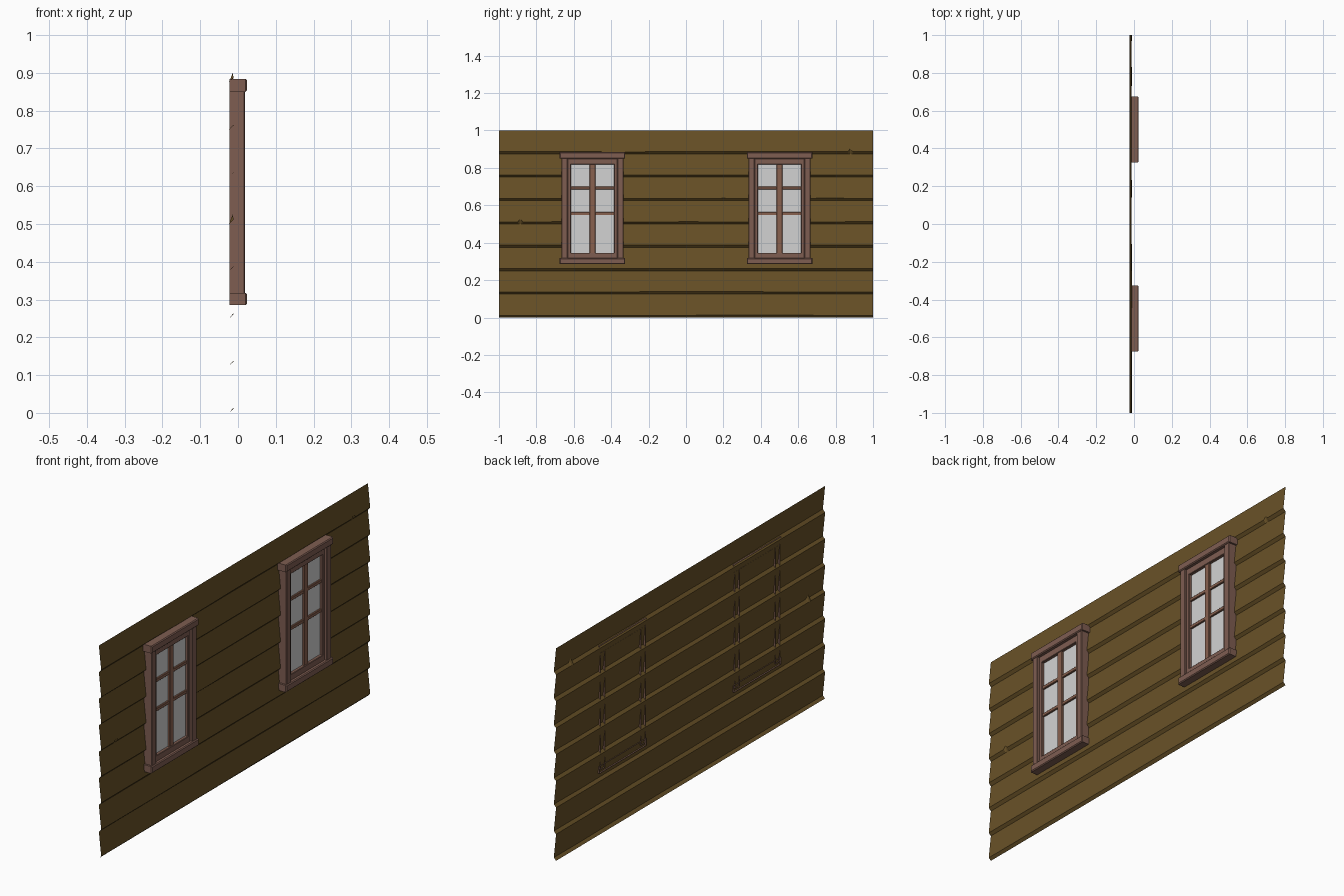
import bpy, bmesh, random

if "Cube" in bpy.data.objects:
    bpy.data.objects.remove(bpy.data.objects["Cube"])
random.seed(4)


def material(name, rgb):
    m = bpy.data.materials.new(name)
    m.diffuse_color = (*rgb, 1)
    m.use_nodes = True
    m.node_tree.nodes["Principled BSDF"].inputs["Base Color"].default_value = m.diffuse_color
    return m


WOOD = material("brown siding", (0.14, 0.083, 0.02))
TRIM = material("reddish brown trim", (0.21, 0.11, 0.083))
SASH = material("light brown sash", (0.25, 0.12, 0.078))
GLASS = material("pale grey glass", (0.65, 0.65, 0.65))


def finish(name, bm, mat):
    me = bpy.data.meshes.new(name)
    bm.to_mesh(me)
    bm.free()
    me.materials.append(mat)
    ob = bpy.data.objects.new(name, me)
    bpy.context.collection.objects.link(ob)
    return ob


def box(name, x, y, z, mat, bevel=0.0):
    """Box from (min, max) ranges, open at the back (-x)."""
    bm = bmesh.new()
    bmesh.ops.create_cube(bm, size=1)
    for v in bm.verts:
        v.co = [r[0] + (c + 0.5) * (r[1] - r[0]) for c, r in zip(v.co, (x, y, z))]
    bm.normal_update()
    if bevel:
        front = [e for e in bm.edges if all(v.co.x > x[1] - 1e-5 for v in e.verts)]
        bmesh.ops.bevel(bm, geom=front, offset=bevel, segments=1, affect='EDGES')
        bm.normal_update()
    back = [f for f in bm.faces if f.normal.x < -0.99]
    bmesh.ops.delete(bm, geom=back, context='FACES_ONLY')
    return finish(name, bm, mat)


# Siding: sloping boards with an underside lip, slightly worn lower edges
PITCH, BACK, FRONT, LIP = 0.125, -0.024, -0.012, 0.012
notches = {4: -0.885, 7: 0.88}
bm = bmesh.new()
for i in range(8):
    z0 = i * PITCH
    edge = [(-1 + k * 0.2, random.uniform(-0.0015, 0.0015)) for k in range(11)]
    if i in notches:
        c = notches[i]
        edge += [(c - 0.014, 0), (c - 0.004, 0.014), (c + 0.004, 0.009), (c + 0.012, 0)]
    edge.sort()
    rows = []
    for y, r in edge:
        x = FRONT + r * (BACK - FRONT) / (PITCH - LIP)
        rows.append([bm.verts.new(p) for p in
                     ((BACK, y, z0), (x, y, z0 + LIP + r), (BACK, y, z0 + PITCH))])
    for a, b in zip(rows, rows[1:]):
        for j in range(2):
            bm.faces.new((a[j], b[j], b[j + 1], a[j + 1]))
bmesh.ops.remove_doubles(bm, verts=bm.verts, dist=1e-5)
finish("siding_wall", bm, WOOD)


def window(side, c):
    def part(name, x, y, z, mat, bevel=0.0):
        box(f"{side}_{name}", x, (c + y[0], c + y[1]), z, mat, bevel)

    # Outer casing, head and sill
    for n, s in (("a", -1), ("b", 1)):
        part("casing_" + n, (-0.022, 0.0185), sorted((s * 0.134, s * 0.166)),
             (0.30, 0.865), TRIM, 0.002)
        part("sash_stile_" + n, (-0.012, 0.009), sorted((s * 0.116, s * 0.134)),
             (0.315, 0.85), TRIM, 0.002)
    part("head", (-0.022, 0.024), (-0.175, 0.175), (0.85, 0.884), TRIM, 0.004)
    part("sill", (-0.022, 0.024), (-0.175, 0.175), (0.285, 0.318), TRIM, 0.004)
    # Sash rails
    part("sash_rail_top", (-0.012, 0.009), (-0.134, 0.134), (0.818, 0.85), TRIM, 0.002)
    part("sash_rail_bottom", (-0.012, 0.009), (-0.134, 0.134), (0.315, 0.346), TRIM, 0.002)
    # Glazing bars and glass
    part("mullion", (-0.01, 0.005), (-0.015, 0.015), (0.34, 0.82), SASH, 0.002)
    for n, z in (("upper", 0.693), ("lower", 0.555)):
        part("glazing_bar_" + n, (-0.01, 0.003), (-0.12, 0.12),
             (z - 0.008, z + 0.008), SASH, 0.002)
    part("glass", (-0.009, -0.005), (-0.12, 0.12), (0.34, 0.822), GLASS)


window("left_window", -0.5)
window("right_window", 0.5)
